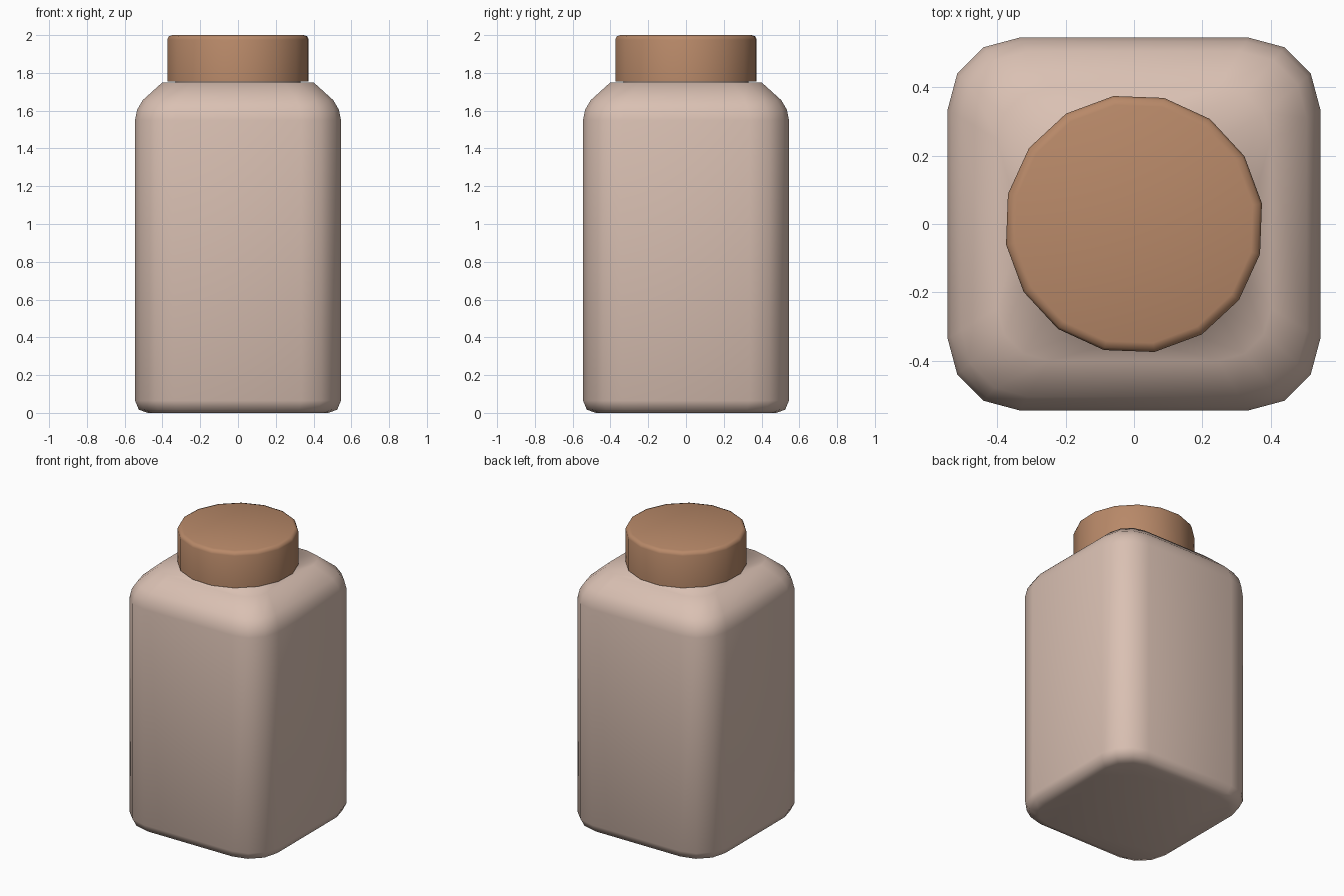
import bpy, bmesh, math

if "Cube" in bpy.data.objects:
    bpy.data.objects.remove(bpy.data.objects["Cube"])


def loft(name, rings, color, angle):
    """Skin a stack of equal-length point rings, cap both ends and smooth it."""
    bm = bmesh.new()
    loops = [[bm.verts.new(p) for p in ring] for ring in rings]
    n = len(loops[0])
    for a, b in zip(loops, loops[1:]):
        for i in range(n):
            j = (i + 1) % n
            bm.faces.new((a[i], a[j], b[j], b[i]))
    bm.faces.new(loops[0][::-1])
    bm.faces.new(loops[-1])
    mesh = bpy.data.meshes.new(name)
    bm.to_mesh(mesh)
    bm.free()
    obj = bpy.data.objects.new(name, mesh)
    bpy.context.collection.objects.link(obj)
    mat = bpy.data.materials.new(name + "_color")
    mat.diffuse_color = (*color, 1)
    mat.use_nodes = True
    mat.node_tree.nodes["Principled BSDF"].inputs["Base Color"].default_value = mat.diffuse_color
    mesh.materials.append(mat)
    bpy.ops.object.select_all(action='DESELECT')
    obj.select_set(True)
    bpy.context.view_layer.objects.active = obj
    bpy.ops.object.shade_smooth_by_angle(angle=math.radians(angle))
    return obj


def rounded_square(half, z):
    """Square with three-segment rounded corners, scaled to the half width."""
    r = half * 0.385
    c = half - r
    pts = []
    for q in range(4):
        mid = math.radians(45 + 90 * q)
        cx = math.copysign(c, math.cos(mid))
        cy = math.copysign(c, math.sin(mid))
        for k in range(4):
            a = math.radians(90 * q + 30 * k)
            pts.append((cx + r * math.cos(a), cy + r * math.sin(a), z))
    return pts


def circle(radius, z, n=16, offset=0.0):
    return [(radius * math.cos(offset + math.tau * i / n),
             radius * math.sin(offset + math.tau * i / n), z) for i in range(n)]


# Bottle body: rounded base, straight sides, sloping shoulder
profile = [(0.478, 0), (0.525, 0.017), (0.545, 0.065), (0.545, 1.55),
           (0.534, 1.605), (0.505, 1.655), (0.40, 1.75)]
rings = [rounded_square(h, z) for h, z in profile]
# Neck hidden inside the cap
rings += [circle(0.33, z) for z in (1.75, 1.85)]
loft("bottle_body", rings, (0.70, 0.53, 0.45), 95)

# Cap: sixteen-sided with a softened top edge
turn = math.radians(9.1)
cap_profile = [(0.379, 1.755), (0.379, 1.975), (0.372, 1.993), (0.352, 2.0)]
loft("bottle_cap", [circle(r, z, 16, turn) for r, z in cap_profile],
     (0.48, 0.25, 0.14), 60)
